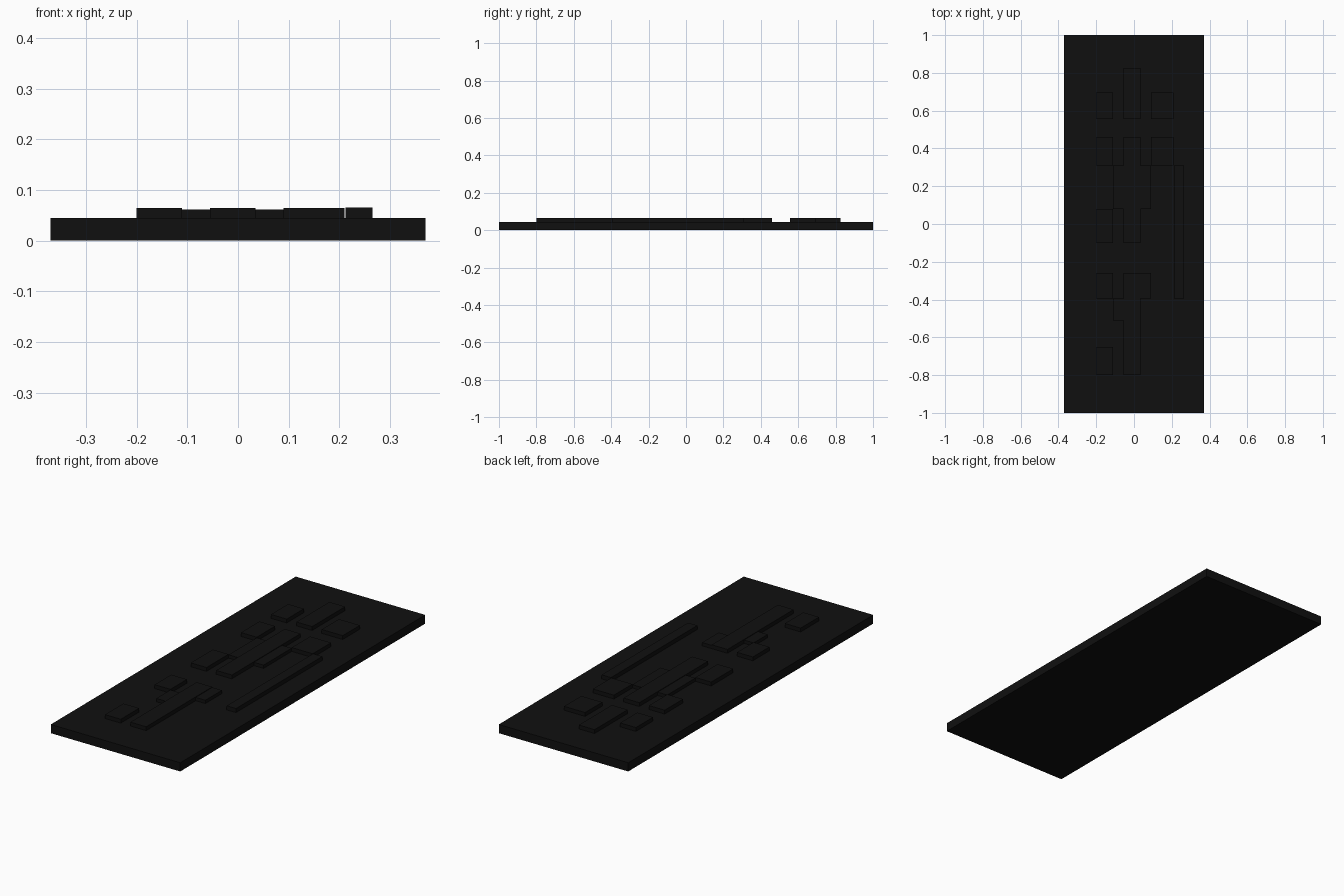
import bpy

if "Cube" in bpy.data.objects:
    bpy.data.objects.remove(bpy.data.objects["Cube"])

mat = bpy.data.materials.new("near_black")
mat.diffuse_color = (0.005, 0.005, 0.005, 1)
mat.use_nodes = True
mat.node_tree.nodes["Principled BSDF"].inputs["Base Color"].default_value = mat.diffuse_color


def box(name, x0, x1, y0, y1, z0, z1):
    bpy.ops.mesh.primitive_cube_add(
        size=1, location=((x0 + x1) / 2, (y0 + y1) / 2, (z0 + z1) / 2))
    ob = bpy.context.object
    ob.name = name
    ob.scale = (x1 - x0, y1 - y0, z1 - z0)
    bpy.ops.object.transform_apply(location=False, rotation=False, scale=True)
    ob.data.materials.append(mat)


# base slab
BASE = 0.045
box("base_slab", -0.37, 0.37, -1, 1, 0, BASE)

# column extents across the slab
LEFT, MID, RIGHT = (-0.20, -0.11), (-0.055, 0.035), (0.09, 0.21)

# raised blocks: column, y range
raised = [
    (LEFT, 0.555, 0.695), (MID, 0.555, 0.825), (RIGHT, 0.555, 0.695),
    (LEFT, 0.31, 0.46), (RIGHT, 0.31, 0.46), (MID, -0.10, 0.46),
    (LEFT, -0.10, 0.08),
    (LEFT, -0.395, -0.26), (MID, -0.80, -0.26),
    (LEFT, -0.80, -0.65),
]
for col, y0, y1 in raised:
    box("raised_block", *col, y0, y1, BASE, 0.065)

# slightly lower links beside the middle column
links = [
    (-0.11, -0.055, 0.08, 0.31), (0.035, 0.09, 0.08, 0.31),
    (-0.11, -0.055, -0.51, -0.395), (0.035, 0.09, -0.395, -0.26),
]
for link in links:
    box("link_block", *link, BASE, 0.062)

# long bar on the right
box("long_bar", 0.212, 0.265, -0.395, 0.31, BASE, 0.066)
